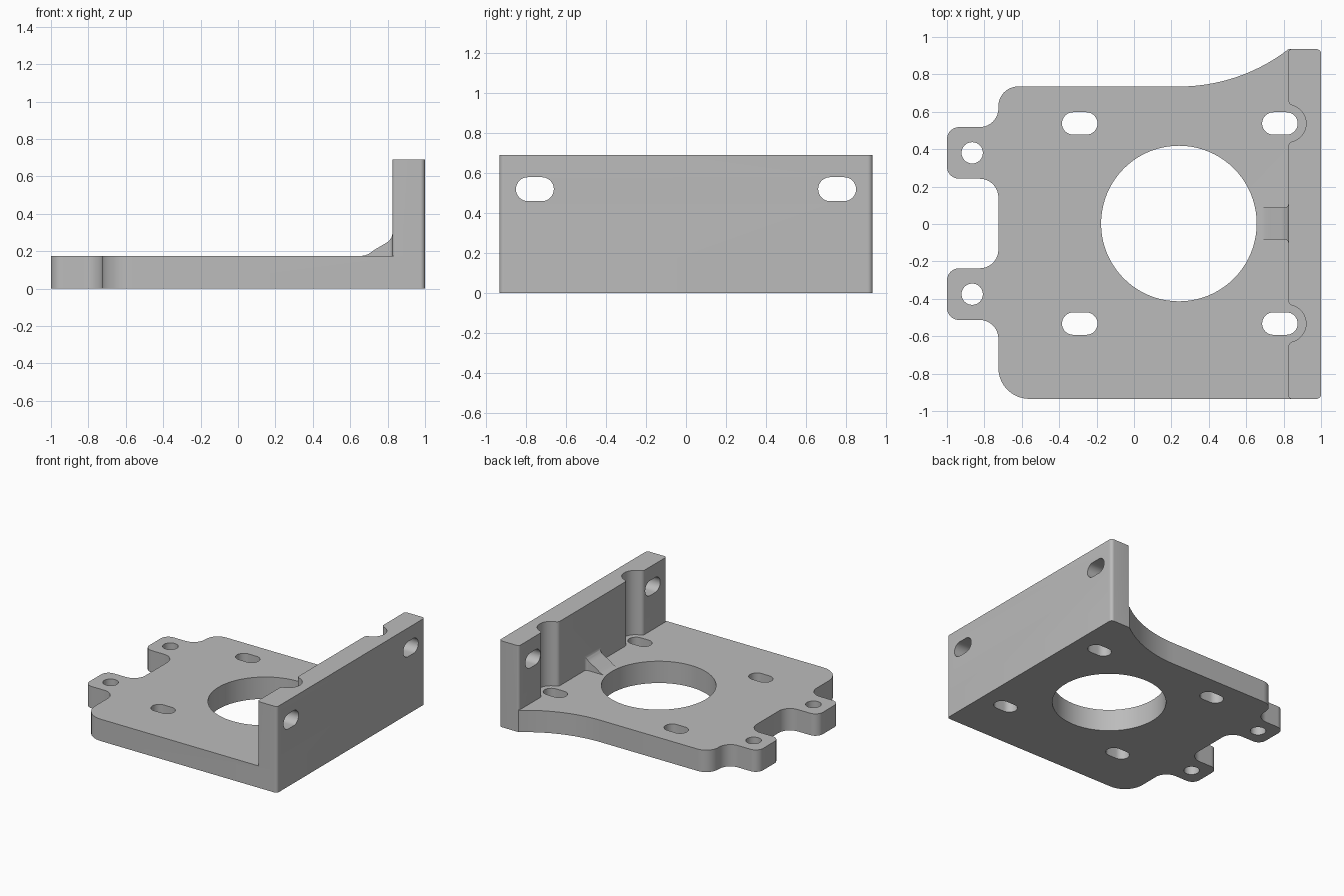
import bpy, bmesh
from math import sin, cos, acos, sqrt, pi, radians, tan
from mathutils import Vector

cube = bpy.data.objects.get("Cube")
if cube:
    bpy.data.objects.remove(cube, do_unlink=True)

grey = bpy.data.materials.new("bare metal grey")
grey.use_nodes = True
COLOUR = (0.5, 0.5, 0.5, 1)
grey.diffuse_color = COLOUR
grey.node_tree.nodes["Principled BSDF"].inputs["Base Color"].default_value = COLOUR


def arc(cx, cy, r, start, end, n=12):
    """Points along an arc, angles in radians."""
    return [(cx + r * cos(start + (end - start) * i / n),
             cy + r * sin(start + (end - start) * i / n)) for i in range(n + 1)]


def rounded(corners, n=10):
    """Closed outline from (x, y, radius) corners, each rounded by its radius."""
    out = []
    for i, (x, y, r) in enumerate(corners):
        p = Vector((x, y))
        if r == 0:
            out.append((x, y))
            continue
        a = (Vector(corners[i - 1][:2]) - p).normalized()
        b = (Vector(corners[(i + 1) % len(corners)][:2]) - p).normalized()
        half = a.angle(b) / 2
        centre = p + (a + b).normalized() * r / sin(half)
        u = p + a * r / tan(half) - centre
        v = p + b * r / tan(half) - centre
        sweep = u.angle(v)
        for k in range(n + 1):
            t = k / n
            q = centre + (u * sin((1 - t) * sweep) + v * sin(t * sweep)) / sin(sweep)
            out.append((q.x, q.y))
    return out


def slot(cx, cy, length, width):
    r, h = width / 2, (length - width) / 2
    return arc(cx + h, cy, r, -pi / 2, pi / 2, 16) + arc(cx - h, cy, r, pi / 2, 3 * pi / 2, 16)


def prism(name, outline, low, high, axis="z"):
    """Extrude an outline along an axis; the outline lies in the other two."""
    place = {"z": lambda a, b, h: (a, b, h),
             "x": lambda a, b, h: (h, a, b),
             "y": lambda a, b, h: (a, h, b)}[axis]
    bm = bmesh.new()
    face = bm.faces.new([bm.verts.new(place(a, b, low)) for a, b in outline])
    top = bmesh.ops.extrude_face_region(bm, geom=[face])["geom"]
    bmesh.ops.translate(bm, vec=place(0, 0, high - low),
                        verts=[g for g in top if isinstance(g, bmesh.types.BMVert)])
    bmesh.ops.remove_doubles(bm, verts=bm.verts, dist=1e-5)
    bmesh.ops.recalc_face_normals(bm, faces=bm.faces)
    mesh = bpy.data.meshes.new(name)
    bm.to_mesh(mesh)
    bm.free()
    mesh.materials.append(grey)
    obj = bpy.data.objects.new(name, mesh)
    bpy.context.collection.objects.link(obj)
    return obj


def combine(target, tool, operation):
    """Apply a boolean and discard the tool."""
    mod = target.modifiers.new("combine", "BOOLEAN")
    mod.operation, mod.object, mod.solver = operation, tool, "EXACT"
    bpy.ops.object.select_all(action="DESELECT")
    target.select_set(True)
    bpy.context.view_layer.objects.active = target
    bpy.ops.object.modifier_apply(modifier=mod.name)
    bpy.data.objects.remove(tool, do_unlink=True)


EDGE, THICK, HEIGHT = 0.935, 0.175, 0.69
INNER, LEFT, MID = 0.825, -0.725, 0.0025

# Base plate outline: back sweep, two ears, rounded front corner
sweep_r = 0.96
back = arc(0.24, 0.735 + sweep_r, sweep_r, -pi / 2 + acos(1 - 0.2 / sweep_r), -pi / 2, 20)
corners = [(LEFT, 0.735, 0.105)]
for y in (0.38, -0.375):
    corners += [(LEFT, y + 0.138, 0.1), (-1, y + 0.138, 0.065),
                (-1, y - 0.138, 0.065), (LEFT, y - 0.138, 0.1)]
corners += [(LEFT, -EDGE, 0.165), (1, -EDGE, 0.025), (1, EDGE, 0.025)]
corners += [(x, y, 0) for x, y in back]
bracket = prism("mounting_bracket", rounded(corners), 0, THICK)

# Upright wall with two rounded relief notches on its inner face
notch_r, lip_r = 0.1, 0.03
lip_dx = INNER + lip_r - 0.82
lip_dy = sqrt((notch_r + lip_r) ** 2 - lip_dx ** 2)
reach = acos(lip_dx / (notch_r + lip_r))
plan = rounded([(INNER, -EDGE, 0.02), (1, -EDGE, 0.025),
                (1, EDGE, 0.025), (INNER, EDGE, 0.02)])
for y in (0.5375, -0.5325):
    plan += arc(INNER + lip_r, y + lip_dy, lip_r, pi, pi + reach, 8)
    plan += arc(0.82, y, notch_r, reach, -reach, 24)
    plan += arc(INNER + lip_r, y - lip_dy, lip_r, pi - reach, pi, 8)
combine(bracket, prism("wall", plan, THICK, HEIGHT), "UNION")

# Small gusset: curved ramp, flared where it meets the wall
ramp = [(0.66, 0.15), (0.86, 0.15), (0.86, 0.29), (0.825, 0.29), (0.82, 0.272), (0.805, 0.253),
        (0.785, 0.24), (0.73, 0.208), (0.7, 0.186), (0.68, 0.178), (0.66, 0.175)]
gusset = prism("gusset", ramp, MID - 0.2, MID + 0.2, "y")
half = arc(0.805, 0.105, 0.02, -pi / 2, 0, 6) + [(0.87, 0.105)]
side = [(0.6, 0.085)] + half
flare = [(x, MID - y) for x, y in side] + [(x, MID + y) for x, y in reversed(side)]
combine(gusset, prism("flare", flare, 0, 0.5), "INTERSECT")
combine(bracket, gusset, "UNION")

# Openings: central bore, ear holes, plate slots, wall slots
cuts = [prism("bore", arc(0.24, MID, 0.416, 0, 2 * pi, 80), -0.1, 0.4)]
for s in (1, -1):
    cuts.append(prism("ear_hole", arc(-0.865, MID + s * 0.378, 0.057, 0, 2 * pi, 32), -0.1, 0.4))
    for x in (-0.29, 0.78):
        cuts.append(prism("plate_slot", slot(x, MID + s * 0.535, 0.19, 0.12), -0.1, 0.4))
    cuts.append(prism("wall_slot", slot(s * 0.757, 0.52, 0.19, 0.12), 0.7, 1.1, "x"))
for cut in cuts:
    combine(bracket, cut, "DIFFERENCE")

bpy.ops.object.shade_smooth_by_angle(angle=radians(25))
